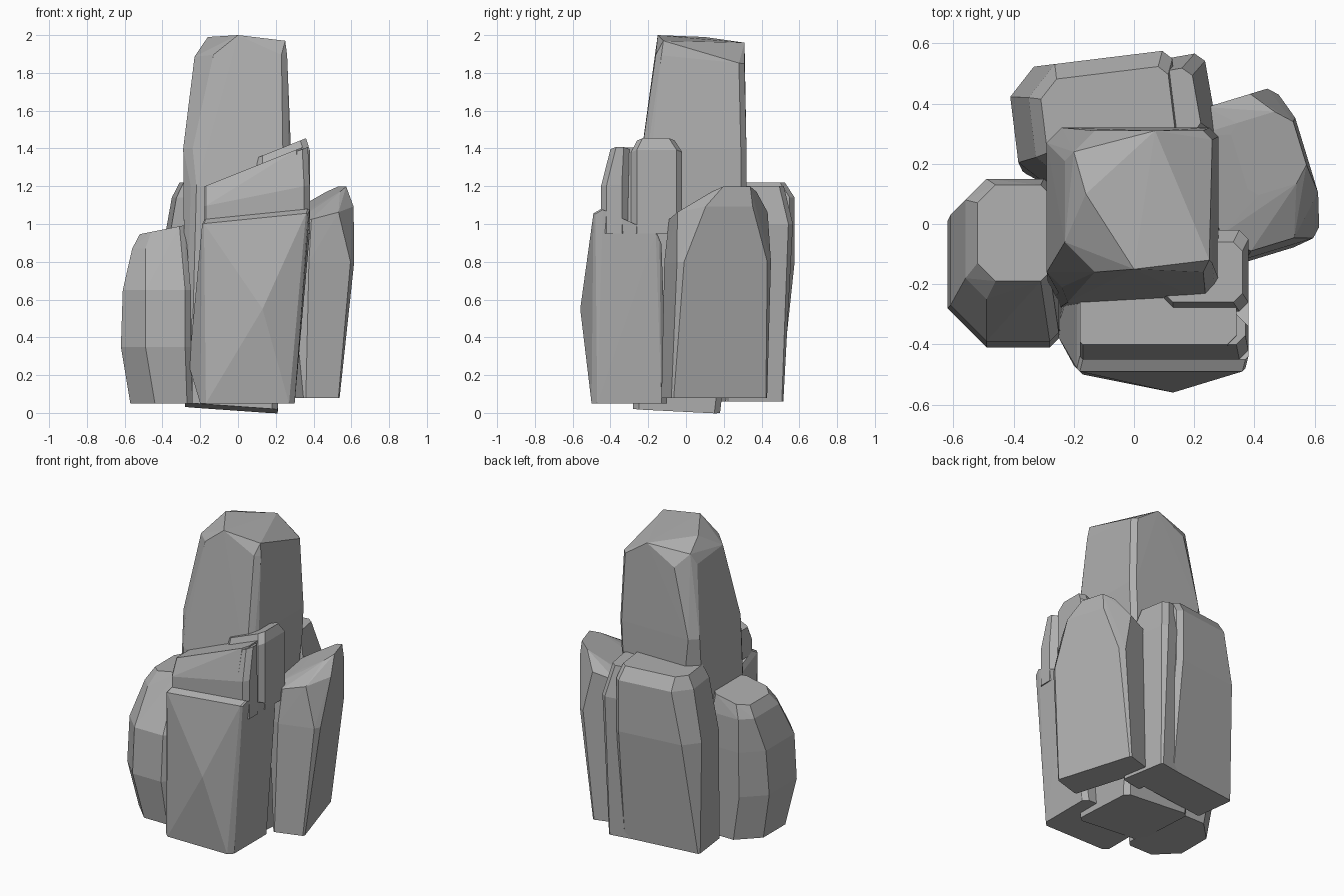
import bpy
import bmesh
from math import radians
from mathutils import Matrix, Vector

# Start clean: only the default cube goes
default_cube = bpy.data.objects.get("Cube")
if default_cube is not None:
    bpy.data.objects.remove(default_cube, do_unlink=True)


def make_material(name, brightness):
    material = bpy.data.materials.new(name)
    material.use_nodes = True
    color = (brightness, brightness, brightness, 1)
    material.diffuse_color = color
    shader = next(node for node in material.node_tree.nodes
                  if node.type == "BSDF_PRINCIPLED")
    shader.inputs["Base Color"].default_value = color
    shader.inputs["Roughness"].default_value = 0.9
    return material


stone_gray = make_material("stone gray", 0.43)


def ring(z, left, right, front, back, left_cut=.03, right_cut=.03, rise_x=0, rise_y=0):
    """Outline of a box with its corners cut off, tilted by a rise along x and y."""
    corners = []
    for side, cut, inward in ((left, left_cut, left_cut), (right, right_cut, -right_cut)):
        for edge, step in ((front, cut), (back, -cut)):
            corners += [(side, edge + step), (side + inward, edge)]
    return [Vector((x, y, z + rise_x * x + rise_y * y)) for x, y in corners]


def add_rock(name, *rings, peaks=(), center=(0, 0), turn=0):
    """Wrap stacked rings and single peaks in one faceted boulder."""
    bm = bmesh.new()
    for outline in rings:
        for corner in outline:
            bm.verts.new(corner)
    for peak in peaks:
        bm.verts.new(peak)
    hull = bmesh.ops.convex_hull(bm, input=list(bm.verts))
    spare = set(hull["geom_interior"]) | set(hull["geom_unused"])
    spare_verts = [item for item in spare if isinstance(item, bmesh.types.BMVert)]
    bmesh.ops.delete(bm, geom=spare_verts, context="VERTS")
    bmesh.ops.recalc_face_normals(bm, faces=list(bm.faces))
    placement = Matrix.Translation((*center, 0)) @ Matrix.Rotation(radians(turn), 4, "Z")
    bm.transform(placement)
    mesh = bpy.data.meshes.new(name)
    bm.to_mesh(mesh)
    bm.free()
    mesh.materials.append(stone_gray)
    rock = bpy.data.objects.new(name, mesh)
    bpy.context.collection.objects.link(rock)


# Tall central pillar, its foot tilted and its crown ending in uneven peaks
add_rock(
    "central_pillar",
    ring(z=.02, left=-.28, right=.21, front=-.28, back=.18, rise_x=-.07, rise_y=-.05),
    ring(z=1.2, left=-.25, right=.27, front=-.26, back=.32),
    ring(z=1.4, left=-.29, right=.28, front=-.21, back=.32, left_cut=.05),
    ring(z=1.88, left=-.23, right=.26, front=-.16, back=.31, left_cut=.1, rise_y=-.1),
    peaks=[(0, -.15, 2), (.25, -.12, 1.97), (.07, .31, 1.96), (-.16, .1, 1.99),
           (-.2, .24, 1.93)],
)

# Broad block at the front, with a bulging face and a top that falls backwards
add_rock(
    "front_block",
    ring(z=.05, left=-.2, right=.3, front=-.5, back=-.1),
    ring(z=.8, left=-.19, right=.37, front=-.49, back=-.13, left_cut=.01,
         right_cut=.01, rise_x=.1, rise_y=-.45),
    ring(z=.84, left=-.18, right=.38, front=-.45, back=-.15, left_cut=.01,
         right_cut=.01, rise_x=.1, rise_y=-.45),
    peaks=[(.13, -.56, .55), (-.26, -.36, .25)],
)

# Sloping cap on the front block, with two knobs parted by a cleft at its high end
add_rock(
    "sloping_cap",
    ring(z=1, left=-.18, right=.34, front=-.45, back=-.1, left_cut=.01),
    ring(z=1.13, left=-.18, right=.34, front=-.45, back=-.1, left_cut=.01, rise_x=.2),
    ring(z=1.27, left=-.18, right=.34, front=-.4, back=-.1, rise_x=.4, left_cut=.01),
)
add_rock(
    "front_cap_knob",
    ring(z=.95, left=.1, right=.38, front=-.45, back=-.31),
    ring(z=1.13, left=.1, right=.38, front=-.45, back=-.31, left_cut=.01, rise_x=.2),
    ring(z=1.26, left=.2, right=.37, front=-.4, back=-.3, rise_x=.4),
)
add_rock(
    "rear_cap_knob",
    ring(z=.95, left=.1, right=.38, front=-.29, back=-.02),
    ring(z=1.24, left=.1, right=.38, front=-.29, back=-.02, rise_x=.4),
    ring(z=1.31, left=.1, right=.36, front=-.26, back=-.06, rise_x=.4),
)

# Rounded low boulder on the right
add_rock(
    "low_side_boulder",
    ring(z=.05, left=-.57, right=-.24, front=-.36, back=.13, left_cut=.13),
    ring(z=.35, left=-.62, right=-.25, front=-.41, back=.14, left_cut=.13),
    ring(z=.65, left=-.61, right=-.25, front=-.39, back=.15, left_cut=.12),
    ring(z=.87, left=-.56, right=-.27, front=-.25, back=.15, left_cut=.07),
    ring(z=1.05, left=-.52, right=-.28, front=-.19, back=.13, left_cut=.06, rise_x=.2),
)

# Pointed boulder on the left, leaning outwards
add_rock(
    "pointed_side_boulder",
    ring(z=.08, left=-.15, right=.05, front=-.25, back=.28, left_cut=.01, right_cut=.01),
    ring(z=.8, left=-.2, right=.14, front=-.24, back=.28, left_cut=.08),
    ring(z=1.05, left=-.18, right=.17, front=-.22, back=.28, left_cut=.08,
         right_cut=.12, rise_x=.25),
    ring(z=1.11, left=-.05, right=.16, front=-.05, back=.2, right_cut=.05, rise_x=.55),
    center=(.42, .15), turn=17,
)

# Wide slab at the back with a thin splinter beside it
add_rock(
    "back_slab",
    ring(z=.06, left=-.29, right=.25, front=-.15, back=.12, left_cut=.01),
    ring(z=.8, left=-.3, right=.25, front=-.2, back=.2, left_cut=.09),
    ring(z=1.14, left=-.24, right=.25, front=-.2, back=.2, left_cut=.1),
    ring(z=1.22, left=-.2, right=.23, front=-.15, back=.15, left_cut=.06),
    center=(-.1, .35), turn=7,
)
add_rock(
    "back_splinter",
    ring(z=.06, left=-.1, right=.05, front=-.2, back=.11, left_cut=.01, right_cut=.01),
    ring(z=1, left=-.08, right=.08, front=-.15, back=.16),
    ring(z=1.2, left=-.1, right=.03, front=-.1, back=.12),
    center=(.18, .4), turn=10,
)
